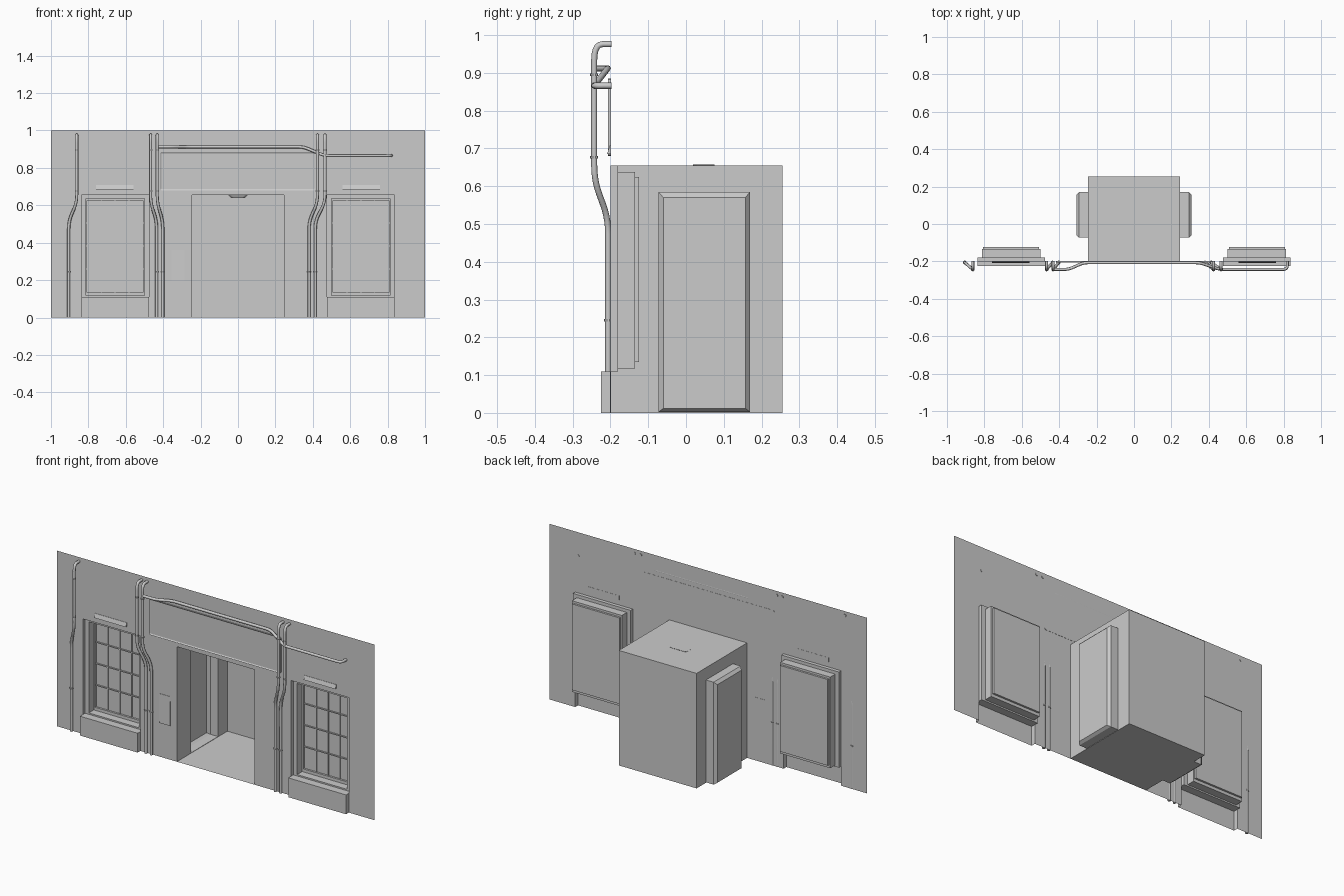
import bpy, bmesh, math
from mathutils import Vector

if "Cube" in bpy.data.objects:
    bpy.data.objects.remove(bpy.data.objects["Cube"])

WALL = -0.2


def finish(name, bm, weld=True):
    if weld:
        bmesh.ops.remove_doubles(bm, verts=bm.verts, dist=1e-5)
    me = bpy.data.meshes.new(name)
    bm.to_mesh(me)
    bm.free()
    ob = bpy.data.objects.new(name, me)
    bpy.context.collection.objects.link(ob)
    return ob


def sheet(bm, us, vs, holes, place):
    """Flat sheet on a grid of breaks, leaving rectangular holes."""
    for u0, u1 in zip(us, us[1:]):
        for v0, v1 in zip(vs, vs[1:]):
            cu, cv = (u0 + u1) / 2, (v0 + v1) / 2
            if any(a < cu < b and c < cv < d for a, b, c, d in holes):
                continue
            bm.faces.new([bm.verts.new(place(u, v)) for u, v in
                          ((u0, v0), (u1, v0), (u1, v1), (u0, v1))])


def nest(bm, rings, place):
    """Stepped recess: rings of (u0, u1, v0, v1, depth), last one capped."""
    loops = [[bm.verts.new(place(u, v, d)) for u, v in
              ((a, c), (b, c), (b, e), (a, e))] for a, b, c, e, d in rings]
    for p, q in zip(loops, loops[1:]):
        for i in range(4):
            j = (i + 1) % 4
            bm.faces.new((p[i], p[j], q[j], q[i]))
    bm.faces.new(loops[-1])


def box(bm, x0, x1, y0, y1, z0, z1):
    r = bmesh.ops.create_cube(bm, size=1)
    for v in r['verts']:
        v.co = ((x0 + x1) / 2 + v.co.x * (x1 - x0),
                (y0 + y1) / 2 + v.co.y * (y1 - y0),
                (z0 + z1) / 2 + v.co.z * (z1 - z0))
    return r['verts']


def wedge(name, x0, x1, z0, z1, out):
    """Thin cover that leans out from the wall towards its lower edge."""
    bm = bmesh.new()
    for v in box(bm, x0, x1, WALL - out, WALL + 0.001, z0, z1):
        if v.co.z > (z0 + z1) / 2 and v.co.y < WALL:
            v.co.y = WALL - 0.002
    finish(name, bm)


def pipe(name, pts, r=0.008, bend=0.02):
    """Round pipe through the points with rounded corners."""
    pts = [Vector(p) for p in pts]
    path = [pts[0]]
    for a, b, c in zip(pts, pts[1:], pts[2:]):
        p = b + (a - b).normalized() * min(bend, (a - b).length * .49)
        q = b + (c - b).normalized() * min(bend, (c - b).length * .49)
        for k in range(6):
            t = k / 5
            path.append(p * (1 - t) ** 2 + b * 2 * t * (1 - t) + q * t * t)
    path.append(pts[-1])
    cu = bpy.data.curves.new(name, 'CURVE')
    cu.dimensions = '3D'
    cu.bevel_depth = r
    cu.bevel_resolution = 2
    cu.use_fill_caps = True
    sp = cu.splines.new('POLY')
    sp.points.add(len(path) - 1)
    for s, p in zip(sp.points, path):
        s.co = (*p, 1)
    ob = bpy.data.objects.new(name, cu)
    bpy.context.collection.objects.link(ob)
    bpy.ops.object.select_all(action='DESELECT')
    ob.select_set(True)
    bpy.context.view_layer.objects.active = ob
    bpy.ops.object.convert(target='MESH')
    bpy.ops.object.shade_smooth_by_angle(angle=math.radians(50))


# wall with door and window openings
W0, W1, TOP = 0.475, 0.838, 0.655
DW = 0.245
bm = bmesh.new()
sheet(bm, [-1, -W1, -W0, -DW, DW, W0, W1, 1], [0, TOP, 1],
      [(-W1, -W0, 0, TOP), (-DW, DW, 0, TOP), (W0, W1, 0, TOP)],
      lambda x, z: (x, WALL, z))
finish("facade_wall", bm)

# entrance vestibule: floor, ceiling, back and side walls with side niches
bm = bmesh.new()
YB, N0, N1, NZ = 0.255, -0.073, 0.17, 0.585
sheet(bm, [-DW, DW], [WALL, YB], [], lambda x, y: (x, y, 0))
sheet(bm, [-DW, DW], [YB, WALL], [], lambda x, y: (x, y, TOP))
sheet(bm, [-DW, DW], [0, TOP], [], lambda x, z: (x, YB, z))
for s in (-1, 1):
    sheet(bm, [WALL, N0, N1, YB], [0, 0.002, NZ, TOP], [(N0, N1, 0.002, NZ)],
          lambda y, z: (s * DW, y, z))
    nest(bm, [(N0, N1, 0.002, NZ, DW), (N0, N1, 0.002, NZ, 0.293),
              (N0 + .013, N1 - .013, 0.012, NZ - .015, 0.308)],
         lambda y, z, d: (s * d, y, z))
bmesh.ops.remove_doubles(bm, verts=bm.verts, dist=1e-5)
bmesh.ops.recalc_face_normals(bm, faces=bm.faces)
bmesh.ops.reverse_faces(bm, faces=bm.faces)
finish("entrance_vestibule", bm)

# ceiling lamp
bm = bmesh.new()
for v in box(bm, -0.055, 0.055, 0.018, 0.076, 0.638, 0.657):
    if v.co.z < 0.65:
        v.co.x *= 0.65
        v.co.y = 0.047 + (v.co.y - 0.047) * 0.65
bmesh.ops.bevel(bm, geom=[e for e in bm.edges if abs(e.verts[0].co.z - e.verts[1].co.z) > .01],
                offset=0.01, segments=2, affect='EDGES', profile=0.5)
finish("ceiling_lamp", bm)

for side, s in (("left", -1), ("right", 1)):
    def place(x, z, y):
        return (s * x, y, z)

    # stepped window recess with pane
    bm = bmesh.new()
    nest(bm, [(W0, W1, 0.11, TOP, -0.215), (W0, W1, 0.11, TOP, -0.18),
              (W0 + .024, W1 - .024, 0.118, 0.637, -0.18),
              (W0 + .024, W1 - .024, 0.118, 0.637, -0.135),
              (W0 + .032, W1 - .032, 0.135, 0.625, -0.135),
              (W0 + .032, W1 - .032, 0.135, 0.625, -0.124)][1:], place)
    sheet(bm, [W0, W1], [WALL, -0.18], [], lambda x, y: (s * x, y, TOP))
    for x in (W0, W1):
        sheet(bm, [WALL, -0.18], [0.11, TOP], [], lambda y, z: (s * x, y, z))
    finish(side + "_window_recess", bm)

    # glazing bars
    bm = bmesh.new()
    a, b = W0 + .032, W1 - .032
    for i in (1, 2, 3):
        x = s * (a + (b - a) * i / 4)
        box(bm, x - .0025, x + .0025, -0.129, -0.124, 0.135, 0.625)
        z = 0.135 + 0.49 * i / 4 + .002
        box(bm, min(s * a, s * b), max(s * a, s * b), -0.13, -0.124, z - .003, z + .003)
    finish(side + "_glazing_bars", bm)

    # hollow sill block, open at the back and underneath
    bm = bmesh.new()
    sheet(bm, [W0, W1], [0, 0.11], [], lambda x, z: (s * x, -0.225, z))
    sheet(bm, [W0, W1], [-0.225, -0.18], [], lambda x, y: (s * x, y, 0.11))
    for x in (W0, W1):
        sheet(bm, [-0.225, WALL], [0, 0.11], [], lambda y, z: (s * x, y, z))
    finish(side + "_window_sill", bm)

    # lamp cover above window
    wedge(side + "_window_lamp", s * 0.66 - 0.1, s * 0.66 + 0.1, 0.685, 0.708, 0.009)

# panel beside the door
wedge("door_panel", -0.355, -0.285, 0.195, 0.36, 0.006)

# sign board with a raised rim
bm = bmesh.new()
vs = box(bm, -0.417, 0.413, -0.206, WALL + .001, 0.68, 0.885)
bm.normal_update()
bmesh.ops.bevel(bm, geom=[e for e in bm.edges if abs(e.verts[0].co.y - e.verts[1].co.y) > .003],
                offset=0.008, segments=2, affect='EDGES', profile=0.5)
bm.normal_update()
front = [f for f in bm.faces if f.normal.y < -0.9]
bmesh.ops.inset_region(bm, faces=front, thickness=0.007)
bmesh.ops.translate(bm, verts=front[0].verts, vec=(0, 0.004, 0))
finish("sign_board", bm)

# vertical pipes: (top x, bottom x), curling into the wall at the top
risers = [(-0.862, -0.905), (-0.467, -0.435), (-0.432, -0.402),
          (0.425, 0.38), (0.465, 0.413)]
bm = bmesh.new()
for i, (xt, xb) in enumerate(risers):
    pipe("riser_pipe_%d" % (i + 1),
         [(xb, -0.206, 0), (xb, -0.206, 0.515), (xt, -0.243, 0.615),
          (xt, -0.243, 0.976), (xt, -0.197, 0.976)], 0.008, 0.042)
    # pipe clamps
    for x, y, z in ((xb, -0.206, 0.245), (xt, -0.243, 0.677), (xt, -0.243, 0.895)):
        r = bmesh.ops.create_cone(bm, cap_ends=True, segments=10, radius1=0.0105,
                                  radius2=0.0105, depth=0.006)
        bmesh.ops.translate(bm, verts=r['verts'], vec=(x, y, z))
finish("pipe_clamps", bm, weld=False)

# horizontal pipe over the sign
pipe("cross_pipe", [(-0.425, -0.243, 0.912), (-0.35, -0.243, 0.912),
                    (-0.27, -0.207, 0.912), (0.35, -0.207, 0.912),
                    (0.46, -0.243, 0.866), (0.82, -0.243, 0.866),
                    (0.82, -0.197, 0.866)], 0.008, 0.025)
